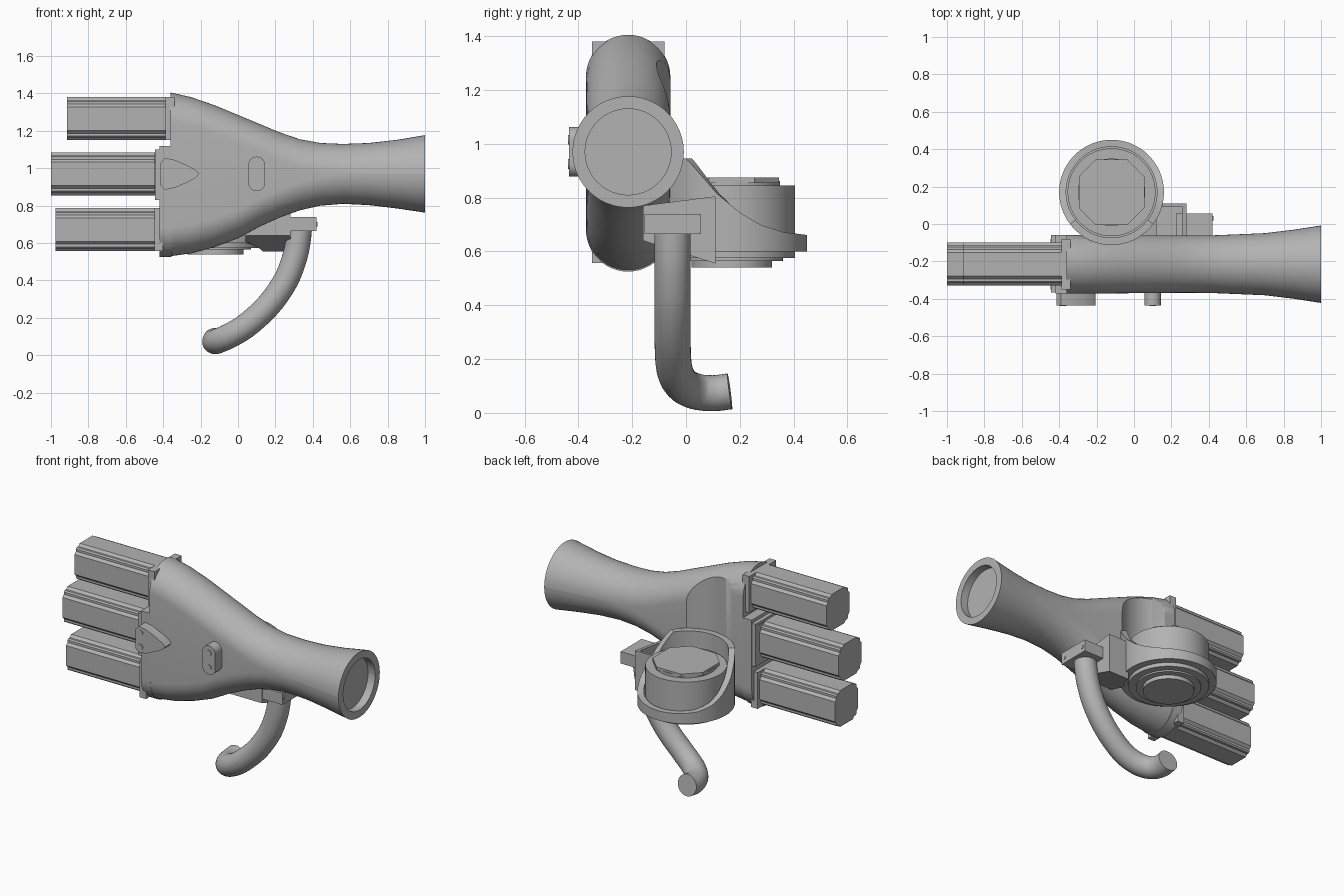
import bpy, bmesh, math
from mathutils import Vector

old = bpy.data.objects.get("Cube")
if old:
    bpy.data.objects.remove(old, do_unlink=True)

grey = bpy.data.materials.new("plain grey")
grey.use_nodes = True
grey.diffuse_color = (0.45, 0.45, 0.45, 1)
grey.node_tree.nodes["Principled BSDF"].inputs["Base Color"].default_value = (0.45, 0.45, 0.45, 1)


def loft(name, rings, closed=False, angle=35):
    """Skin a list of rings; cap the ends unless the rings form a loop."""
    bm = bmesh.new()
    vs = [[bm.verts.new(p) for p in ring] for ring in rings]
    n = len(vs[0])
    pairs = list(zip(vs, vs[1:])) + ([(vs[-1], vs[0])] if closed else [])
    for a, b in pairs:
        for i in range(n):
            j = (i + 1) % n
            bm.faces.new((a[i], a[j], b[j], b[i]))
    if not closed:
        bm.faces.new(vs[0])
        bm.faces.new(vs[-1])
    bmesh.ops.recalc_face_normals(bm, faces=bm.faces)
    mesh = bpy.data.meshes.new(name)
    bm.to_mesh(mesh)
    bm.free()
    mesh.materials.append(grey)
    ob = bpy.data.objects.new(name, mesh)
    bpy.context.collection.objects.link(ob)
    smooth(ob, angle)
    return ob


def smooth(ob, angle=35):
    bpy.ops.object.select_all(action='DESELECT')
    ob.select_set(True)
    bpy.context.view_layer.objects.active = ob
    bpy.ops.object.shade_smooth_by_angle(angle=math.radians(angle))


def prism(name, pts, axis, lo, hi):
    """Extrude a 2D outline along the x, y or z axis."""
    def place(p, h):
        q = list(p)
        q.insert("xyz".index(axis), h)
        return q
    return loft(name, [[place(p, h) for p in pts] for h in (lo, hi)])


def box(name, x, y, z):
    return prism(name, [(x[0], y[0]), (x[1], y[0]), (x[1], y[1]), (x[0], y[1])], "z", *z)


def circle(cx, cy, r, n=64):
    return [(cx + r * math.cos(math.tau * i / n), cy + r * math.sin(math.tau * i / n)) for i in range(n)]


def stadium(cy, cz, hy, hz, n=24):
    """Upright rounded outline in two coordinates."""
    s = max(hz - hy, 0)
    pts = []
    for side in (1, -1):
        for i in range(n + 1):
            a = math.pi * i / n + (0 if side > 0 else math.pi)
            pts.append((cy + hy * math.cos(a), cz + side * s + min(hy, hz) * math.sin(a)))
    return pts


def cut(ob, cutter):
    cutter.hide_render = True
    bpy.context.view_layer.objects.active = ob
    mod = ob.modifiers.new("cut", 'BOOLEAN')
    mod.operation = 'DIFFERENCE'
    mod.solver = 'EXACT'
    mod.object = cutter
    bpy.ops.object.modifier_apply(modifier=mod.name)
    bpy.data.objects.remove(cutter, do_unlink=True)
    smooth(ob)


# Palm and wrist sleeve: x, bottom, top, half depth
stations = [(-.36, .53, 1.405, .157), (-.25, .545, 1.38, .157), (-.12, .58, 1.335, .156),
            (0, .625, 1.285, .155), (.12, .69, 1.235, .154), (.22, .735, 1.193, .153),
            (.33, .775, 1.155, .153), (.44, .80, 1.135, .155), (.56, .81, 1.13, .16),
            (.7, .803, 1.135, .166), (.85, .785, 1.152, .184), (1, .763, 1.177, .207),
            (1, .81, 1.13, .16), (.95, .81, 1.13, .16)]
CY = -0.215
rings = [[(x, y, z) for y, z in stadium(CY, (b + t) / 2, h, (t - b) / 2)] for x, b, t, h in stations]
body = loft("palm_and_sleeve", rings)
lip = [(y, min(z, 1.12)) for y, z in stadium(CY, .965, .157, .44) if z < 1.3]
lip = [p for i, p in enumerate(lip) if p[1] < 1.12 or p[0] in (min(q[0] for q in lip), max(q[0] for q in lip))]
prism("palm_lip", lip, "x", -.42, -.355)

# Motor centre; clear a round channel in the back of the palm
MX, MY = -.12, .17
cut(body, prism("channel_cutter", circle(MX, MY, .28, 96), "z", .62, 1.6))

# Fingers with notched corners, each on a collar
quarter = [(.115, .063), (.1, .078), (.1, .092), (.092, .1), (.078, .1), (.063, .115)]
outline = []
for k in range(4):
    for u, v in quarter:
        for _ in range(k):
            u, v = -v, u
        outline.append((u, v))
for name, tip, root, z in (("upper", -.915, -.36, 1.265), ("middle", -1, -.42, .97), ("lower", -.975, -.42, .672)):
    prism(name + "_finger", [(CY + u, z + v) for u, v in outline], "x", tip, root)
    box(name + "_collar", (root - .027, root + .02), (-.35, -.08), (z - .115, z + .115))
box("middle_flange", (-.445, -.41), (-.365, -.06), (.83, 1.1))

# Front cover plates and screws
nose = [(-.415, .91), (-.39, .885), (-.34, .895), (-.27, .925), (-.225, .95), (-.207, .97)]
nose += [(x, 1.94 - z) for x, z in reversed(nose[:-1])]
prism("pointed_cover", nose, "y", -.435, -.35)
prism("oval_cover", stadium(.1, .97, .045, .092), "y", -.435, -.35)
for x in (-.38, .1):
    for z in (.925, 1.015):
        prism("cover_screw", circle(x, z, .018, 20), "y", -.439, -.43)


# Motor housing: ring wall that sweeps up towards the palm
def rim(y):
    curve = [(-.2, .95), (0, .945), (.015, .93), (.115, .815), (.2, .745), (.275, .70), (.36, .672), (.46, .66)]
    for (a, u), (b, v) in zip(curve, curve[1:]):
        if a <= y <= b:
            return u + (v - u) * (y - a) / (b - a)
    return .66


wall = []
for (ox, oy), (ix, iy) in zip(circle(MX, MY, .28, 96), circle(MX, MY, .243, 96)):
    top = rim(oy)
    wall.append([(ox, oy, .6), (ox, oy, top), (ix, iy, top), (ix, iy, .6)])
loft("motor_housing", wall, closed=True)

# Motor: stepped discs and a cap with trimmed corners
for name, r, lo, hi in (("housing_floor", .26, .6, .63), ("motor_body", .235, .575, .845),
                        ("motor_lower_step", .19, .565, .58), ("motor_base", .15, .54, .58),
                        ("motor_top_disc", .18, .84, .862)):
    prism(name, circle(MX, MY, r), "z", lo, hi)
cap = []
for sx, sy in ((1, 1), (-1, 1), (-1, -1), (1, -1)):
    corner = [(MX + sx * .175, MY + sy * .085), (MX + sx * .085, MY + sy * .175)]
    cap += corner if sx == sy else corner[::-1]
prism("motor_cap", cap, "z", .855, .875)

# Hollow side bracket joining palm, housing and hook
bracket = prism("side_bracket", [(-.16, .64), (.11, .555), (.11, .805), (-.16, .77)], "x", .04, .28)
cut(bracket, box("pocket_cutter", (.12, .26), (-.1, .09), (.64, 1)))
cut(bracket, prism("motor_clearance", circle(MX, MY, .26), "z", .4, 1))

# Hook mounting block with screws
box("hook_mount", (.225, .42), (-.155, .055), (.665, .74))
for y in (-.13, .03):
    prism("mount_screw", circle(y, .70, .012, 16), "x", .41, .424)

# Bent hook rod
path = [(.33, -.05, .73), (.325, -.05, .64), (.305, -.05, .53), (.255, -.05, .40), (.165, -.05, .27),
        (.05, -.043, .163), (-.04, -.015, .107), (-.1, .035, .08), (-.123, .1, .073), (-.122, .163, .08)]
pts = [Vector(p) for p in path]
ext = [2 * pts[0] - pts[1]] + pts + [2 * pts[-1] - pts[-2]]
dense = []
for p0, p1, p2, p3 in zip(ext, ext[1:], ext[2:], ext[3:]):
    for k in range(5):
        t = k / 5
        dense.append(.5 * (2 * p1 + (p2 - p0) * t + (2 * p0 - 5 * p1 + 4 * p2 - p3) * t * t
                           + (3 * p1 - p0 - 3 * p2 + p3) * t ** 3))
dense.append(pts[-1])
side = Vector((0, 1, 0))
tube = []
for i, p in enumerate(dense):
    d = (dense[min(i + 1, len(dense) - 1)] - dense[max(i - 1, 0)]).normalized()
    side = (side - d * side.dot(d)).normalized()
    up = d.cross(side)
    tube.append([p + side * u + up * v for u, v in circle(0, 0, .067, 32)])
loft("hook_rod", tube, angle=50)
